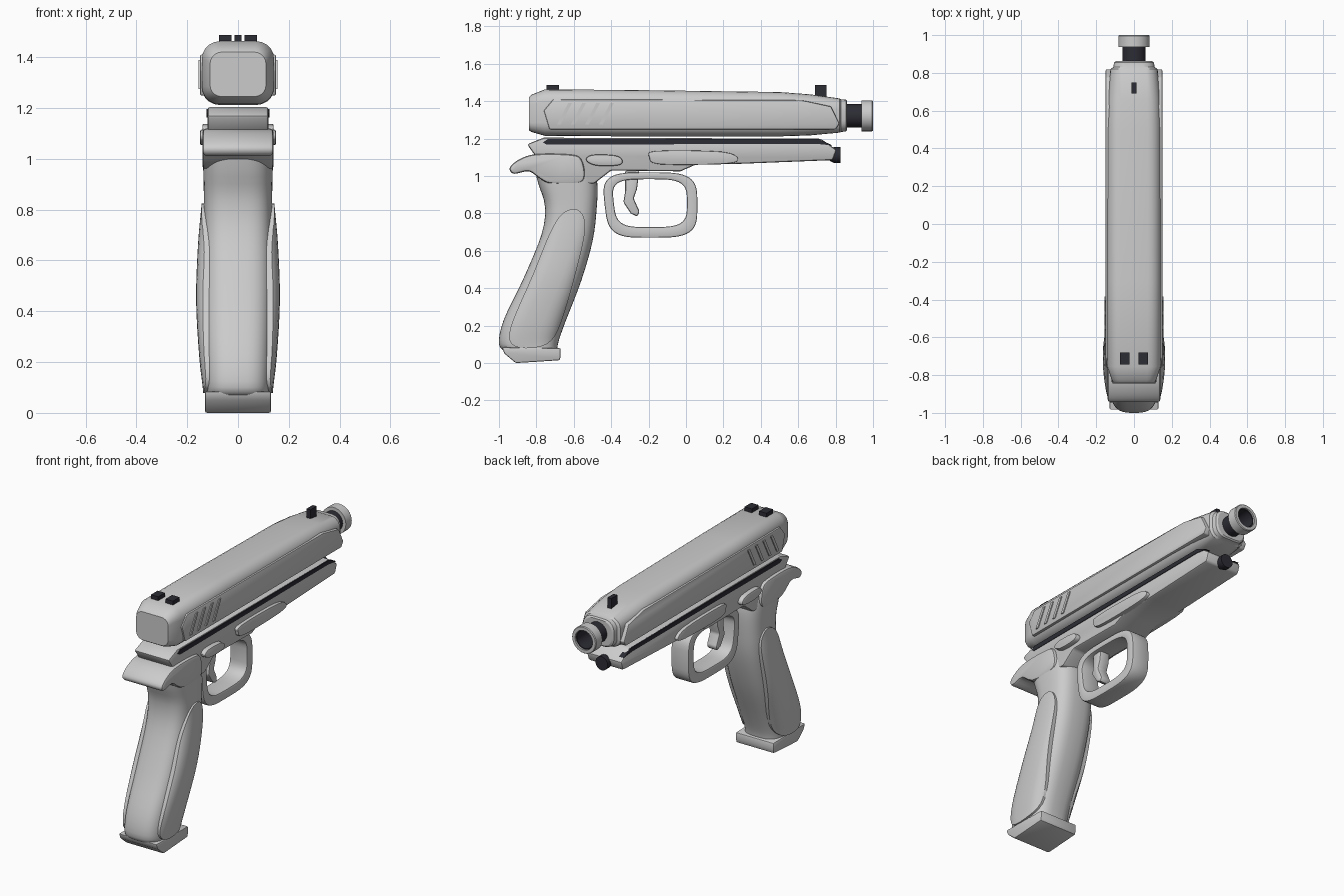
import bpy, bmesh
from math import cos, sin, pi, copysign

if "Cube" in bpy.data.objects:
    bpy.data.objects.remove(bpy.data.objects["Cube"])

dark = bpy.data.materials.new("dark_metal")
dark.diffuse_color = (0.025, 0.025, 0.035, 1)
dark.use_nodes = True
dark.node_tree.nodes["Principled BSDF"].inputs["Base Color"].default_value = dark.diffuse_color


def finish(name, bm, mat=None, bevel=0, mirror=False, angle=35, clip=None):
    """Turn a bmesh into an object, apply its modifiers and shade it."""
    bmesh.ops.recalc_face_normals(bm, faces=bm.faces)
    me = bpy.data.meshes.new(name)
    bm.to_mesh(me)
    bm.free()
    ob = bpy.data.objects.new(name, me)
    bpy.context.collection.objects.link(ob)
    if mat:
        me.materials.append(mat)
    if clip:
        mod = ob.modifiers.new("clip", 'BOOLEAN')
        mod.operation, mod.object, mod.solver = 'INTERSECT', clip, 'EXACT'
    if bevel:
        mod = ob.modifiers.new("bevel", 'BEVEL')
        mod.width, mod.segments = bevel, 2
        mod.limit_method, mod.angle_limit = 'ANGLE', 0.6
    if mirror:
        ob.modifiers.new("mirror", 'MIRROR')
    bpy.ops.object.select_all(action='DESELECT')
    ob.select_set(True)
    bpy.context.view_layer.objects.active = ob
    bpy.ops.object.convert(target='MESH')
    bpy.ops.object.shade_smooth_by_angle(angle=angle * pi / 180)
    return ob


def smooth(pts, steps=4, closed=True):
    """Catmull-Rom resampling of tuples of any length."""
    n, out = len(pts), []
    at = (lambda i: pts[i % n]) if closed else (lambda i: pts[max(0, min(n - 1, i))])
    for i in range(n if closed else n - 1):
        for s in range(steps):
            t = s / steps
            out.append(tuple(0.5 * (2 * b + (c - a) * t + (2 * a - 5 * b + 4 * c - d) * t * t
                                    + (3 * b - a - 3 * c + d) * t ** 3)
                             for a, b, c, d in zip(at(i - 1), at(i), at(i + 1), at(i + 2))))
    return out if closed else out + [pts[-1]]


def loft(name, rings, loop=False, **kw):
    bm = bmesh.new()
    vs = [[bm.verts.new(p) for p in r] for r in rings]
    n = len(vs[0])
    for a, b in zip(vs, vs[1:] + (vs[:1] if loop else [])):
        for i in range(n):
            j = (i + 1) % n
            bm.faces.new((a[i], a[j], b[j], b[i]))
    if not loop:
        bm.faces.new(vs[0])
        bm.faces.new(vs[-1])
    return finish(name, bm, **kw)


def prism(name, pts, x0, x1, **kw):
    """Side outline (y, z) extruded along x."""
    return loft(name, [[(x, y, z) for y, z in pts] for x in (x0, x1)], **kw)


def box(name, x0, x1, y0, y1, z0, z1, **kw):
    return prism(name, [(y0, z0), (y1, z0), (y1, z1), (y0, z1)], x0, x1, **kw)


def superellipse(p, n=40):
    """Unit rounded square."""
    for i in range(n):
        c, s = cos(2 * pi * i / n), sin(2 * pi * i / n)
        yield copysign(abs(c) ** (2 / p), c), copysign(abs(s) ** (2 / p), s)


def lathe(name, prof, zc, **kw):
    """Profile (radius, y) turned around a y axis."""
    rings = [[(r * cos(pi * i / 16), y, zc + r * sin(pi * i / 16)) for i in range(32)]
             for r, y in prof]
    return loft(name, rings, **kw)


# Slide: rounded sections (y, half width, bottom, top, corner radius)
def slide_ring(y, hx, z0, z1, r):
    return [(sx * (hx - r) + r * cos(a + k * pi / 10), y,
             (z0 + z1) / 2 + sz * ((z1 - z0) / 2 - r) + r * sin(a + k * pi / 10))
            for sx, sz, a in ((1, 1, 0), (-1, 1, pi / 2), (-1, -1, pi), (1, -1, 1.5 * pi))
            for k in range(6)]


slide = [(-0.84, 0.11, 1.245, 1.42, 0.045), (-0.825, 0.118, 1.235, 1.435, 0.05),
         (-0.755, 0.142, 1.215, 1.463, 0.07), (-0.3, 0.143, 1.212, 1.46, 0.07),
         (0.5, 0.143, 1.212, 1.449, 0.07), (0.66, 0.14, 1.217, 1.437, 0.07),
         (0.82, 0.125, 1.232, 1.415, 0.06), (0.83, 0.11, 1.236, 1.41, 0.06),
         (0.855, 0.105, 1.238, 1.408, 0.06), (0.862, 0.095, 1.245, 1.4, 0.06)]
loft("slide", [slide_ring(*s) for s in slide], angle=25)
prism("slide_side_panels", [(-0.76, 1.35), (-0.71, 1.41), (0.62, 1.405), (0.775, 1.372),
                            (0.82, 1.28), (0.80, 1.25), (-0.73, 1.25)],
      0.09, 0.15, bevel=0.006, mirror=True)
for i in range(4):
    y = -0.69 + 0.075 * i
    prism(f"slide_serration_{i + 1}", [(y, 1.275), (y + 0.02, 1.275), (y + 0.08, 1.39), (y + 0.06, 1.39)],
          0.13, 0.156, mirror=True)

# Sights
box("front_sight", -0.013, 0.013, 0.69, 0.75, 1.41, 1.488, mat=dark)
box("rear_sight", 0.025, 0.075, -0.745, -0.68, 1.44, 1.487, mat=dark, mirror=True)

# Barrel and muzzle
lathe("barrel", [(0.062, 0.8), (0.062, 0.99), (0.054, 0.99), (0.054, 0.87), (0.001, 0.87)],
      1.322, mat=dark)
lathe("muzzle_ring", [(0.058, 0.937), (0.083, 0.937), (0.083, 0.995), (0.079, 1.0), (0.06, 1.0)],
      1.322, loop=True)

# Frame with its dark rail and front knob
prism("frame", [(-0.85, 1.17), (-0.76, 1.205), (0.72, 1.2), (0.805, 1.14), (0.785, 1.085),
                (0.28, 1.065), (0.05, 1.06), (-0.03, 1.025), (-0.40, 1.03), (-0.49, 0.96),
                (-0.56, 0.96), (-0.8, 1.1)], -0.12, 0.12, bevel=0.012)
prism("rail_strips", [(-0.765, 1.18), (-0.74, 1.197), (0.71, 1.197), (0.785, 1.163), (0.7, 1.172),
                      (-0.745, 1.168)], 0.09, 0.1235, mat=dark, mirror=True)
lathe("rod_knob", [(0.02, 0.75), (0.042, 0.79), (0.042, 0.826), (0.001, 0.826)], 1.112, mat=dark)
prism("slide_release_levers", smooth([(-0.535, 1.085), (-0.5, 1.113), (-0.38, 1.11), (-0.34, 1.085),
                                      (-0.36, 1.058), (-0.48, 1.056)]),
      0.09, 0.15, bevel=0.008, mirror=True)
prism("frame_side_pads", smooth([(-0.195, 1.10), (-0.16, 1.134), (0.19, 1.13), (0.28, 1.09),
                                 (0.2, 1.065), (-0.14, 1.063)]),
      0.09, 0.14, bevel=0.01, mirror=True)

# Trigger guard and trigger
def guard_loop(x, cy, cz, hy, hz, slope):
    return [(x, cy + hy * u + (slope * (1 - v) / 2 if u < 0 else 0) * -u, cz + hz * v)
            for u, v in superellipse(3.8, 48)]


outer, inner = (-0.197, 0.845, 0.258, 0.175, 0.04), (-0.198, 0.855, 0.203, 0.128, 0.03)
loft("trigger_guard", [guard_loop(-0.06, *outer), guard_loop(0.06, *outer),
                       guard_loop(0.06, *inner), guard_loop(-0.06, *inner)], loop=True, bevel=0.008)
prism("trigger", [(-0.325, 1.03), (-0.25, 1.03), (-0.262, 0.93), (-0.28, 0.88), (-0.248, 0.81),
                  (-0.26, 0.783), (-0.295, 0.80), (-0.335, 0.86), (-0.325, 0.92)],
      -0.035, 0.035, bevel=0.01)

# Grip: sections (back y, back z, front y, front z, half width)
def grip_rings(rows):
    return [[(hx * v, (y0 + y1) / 2 + (y1 - y0) / 2 * u, (z0 + z1) / 2 + (z1 - z0) / 2 * u)
             for u, v in superellipse(3)]
            for y0, z0, y1, z1, hx in smooth(rows, 4, False)]


grip = [(-0.96, 0.06, -0.69, 0.07, 0.122), (-1.0, 0.10, -0.68, 0.12, 0.126),
        (-0.975, 0.23, -0.645, 0.22, 0.13), (-0.87, 0.45, -0.56, 0.44, 0.135),
        (-0.772, 0.69, -0.5, 0.65, 0.134), (-0.755, 0.84, -0.478, 0.82, 0.134),
        (-0.79, 0.96, -0.475, 0.97, 0.137), (-0.82, 1.08, -0.51, 1.08, 0.137)]
loft("grip", grip_rings(grip))

# Grip panels: a wider copy of the grip trimmed to the panel outline
trim = prism("panel_trim", smooth([(-0.66, 0.80), (-0.58, 0.82), (-0.54, 0.75), (-0.56, 0.6),
                                   (-0.65, 0.27), (-0.72, 0.12), (-0.83, 0.08), (-0.93, 0.1),
                                   (-0.935, 0.2), (-0.82, 0.47), (-0.73, 0.69)]), -0.3, 0.3)
trim.hide_render = True
trim.hide_set(True)
widths = [0.136, 0.14, 0.153, 0.165, 0.157, 0.143, 0.14, 0.14]
loft("grip_panels", grip_rings([g[:4] + (w,) for g, w in zip(grip, widths)]), clip=trim)
bpy.data.objects.remove(trim)

# Tang over the hand, and magazine base
prism("grip_tang", smooth([(-0.942, 1.045), (-0.89, 1.09), (-0.8, 1.117), (-0.62, 1.115),
                           (-0.56, 1.09), (-0.542, 1.0), (-0.58, 0.96), (-0.72, 0.96),
                           (-0.78, 0.985), (-0.84, 1.025), (-0.92, 1.012)]),
      -0.14, 0.14, bevel=0.015)
prism("magazine_base", [(-0.985, 0.085), (-0.97, 0.05), (-0.91, 0.0), (-0.675, 0.015),
                        (-0.67, 0.04), (-0.67, 0.08)], -0.13, 0.13, bevel=0.008)
